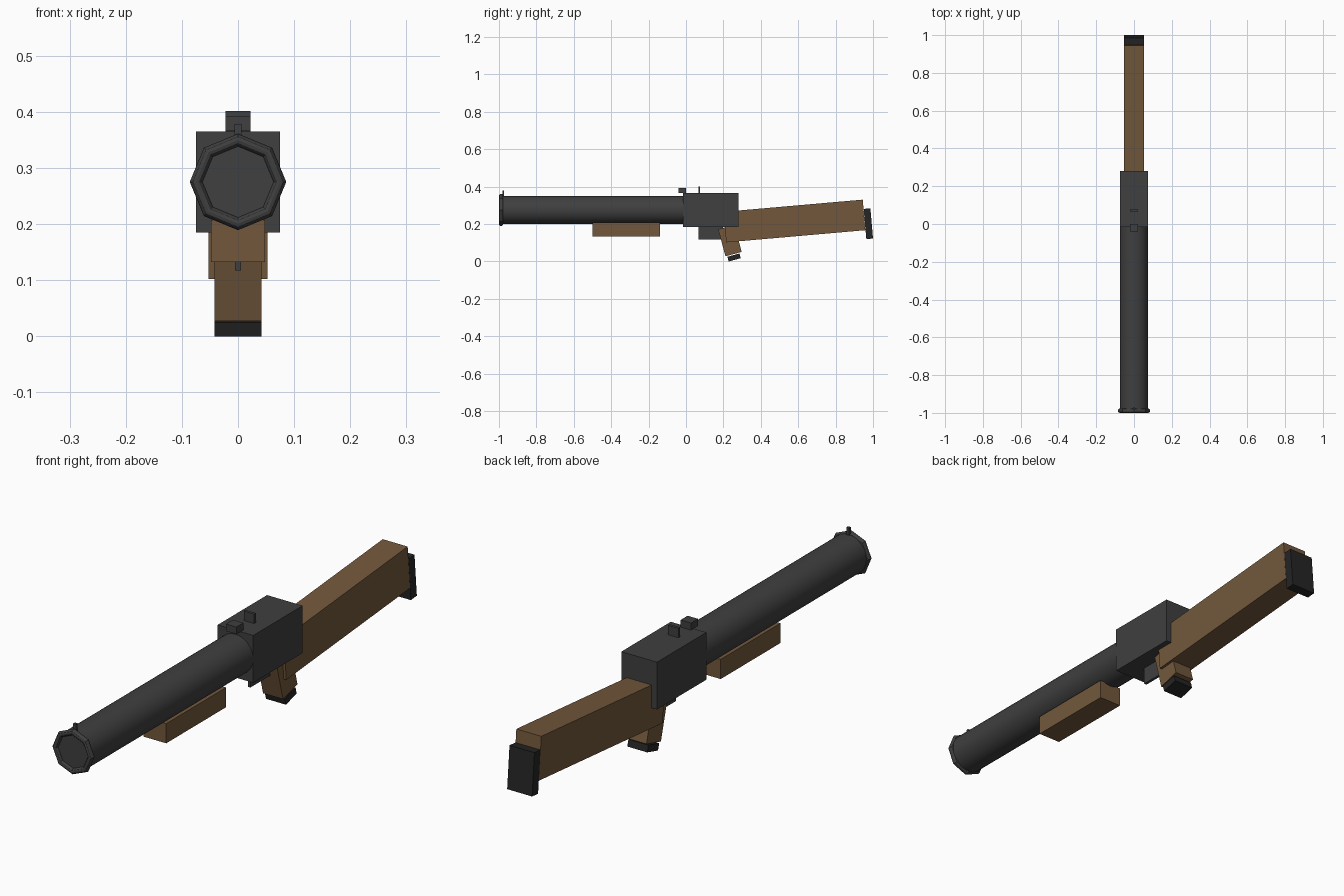
import bpy
from math import radians

if "Cube" in bpy.data.objects:
    bpy.data.objects.remove(bpy.data.objects["Cube"])


def material(name, rgb):
    m = bpy.data.materials.new(name)
    m.diffuse_color = (*rgb, 1)
    m.use_nodes = True
    m.node_tree.nodes["Principled BSDF"].inputs["Base Color"].default_value = m.diffuse_color
    return m


METAL = material("dark_metal", (0.05, 0.05, 0.05))
RUBBER = material("black_rubber", (0.018, 0.018, 0.018))
WOOD = material("wood", (0.17, 0.097, 0.045))
AXIS_Z = 0.275  # height of the barrel axis


def finish(name, mat, smooth=False):
    ob = bpy.context.object
    ob.name = name
    ob.data.materials.append(mat)
    if smooth:
        bpy.ops.object.shade_smooth_by_angle(angle=radians(30))
    return ob


def box(name, mat, center, size, tilt=0):
    """Box centred on x = 0; center = (y, z), tilt in degrees about x."""
    bpy.ops.mesh.primitive_cube_add(size=1, location=(0, *center))
    ob = finish(name, mat)
    ob.scale = size
    bpy.ops.object.transform_apply(location=False, rotation=False, scale=True)
    ob.rotation_euler.x = radians(tilt)
    return ob


# Barrel tube
bpy.ops.mesh.primitive_cylinder_add(vertices=24, radius=0.075, depth=0.985,
                                    location=(0, -0.4975, AXIS_Z),
                                    rotation=(radians(90), 0, 0))
finish("barrel", METAL, True)

# Eight-sided rolled muzzle ring
bpy.ops.mesh.primitive_torus_add(major_segments=8, minor_segments=12,
                                 major_radius=0.0745, minor_radius=0.0115,
                                 location=(0, -0.9885, AXIS_Z),
                                 rotation=(radians(90), 0, 0))
finish("muzzle_ring", METAL, True)

# Receiver, trigger guard and sights
box("receiver", METAL, (0.133, 0.275), (0.15, 0.297, 0.18))
box("trigger_guard", METAL, (0.132, 0.155), (0.011, 0.13, 0.076))
box("front_sight", METAL, (-0.977, 0.359), (0.012, 0.01, 0.038))
box("rear_sight_block", METAL, (-0.02, 0.379), (0.044, 0.042, 0.027))
box("rear_sight_leaf", METAL, (0.071, 0.38), (0.044, 0.01, 0.042))

# Wooden furniture
box("forend", WOOD, (-0.32, 0.17), (0.096, 0.36, 0.075))
box("stock", WOOD, (0.58, 0.216), (0.105, 0.747, 0.164), 5)
box("grip", WOOD, (0.235, 0.111), (0.084, 0.09, 0.149), 15)

# End pads
box("butt_pad", RUBBER, (0.975, 0.2015), (0.105, 0.036, 0.162), 5)
box("grip_cap", RUBBER, (0.257, 0.021), (0.084, 0.067, 0.026), 15)
